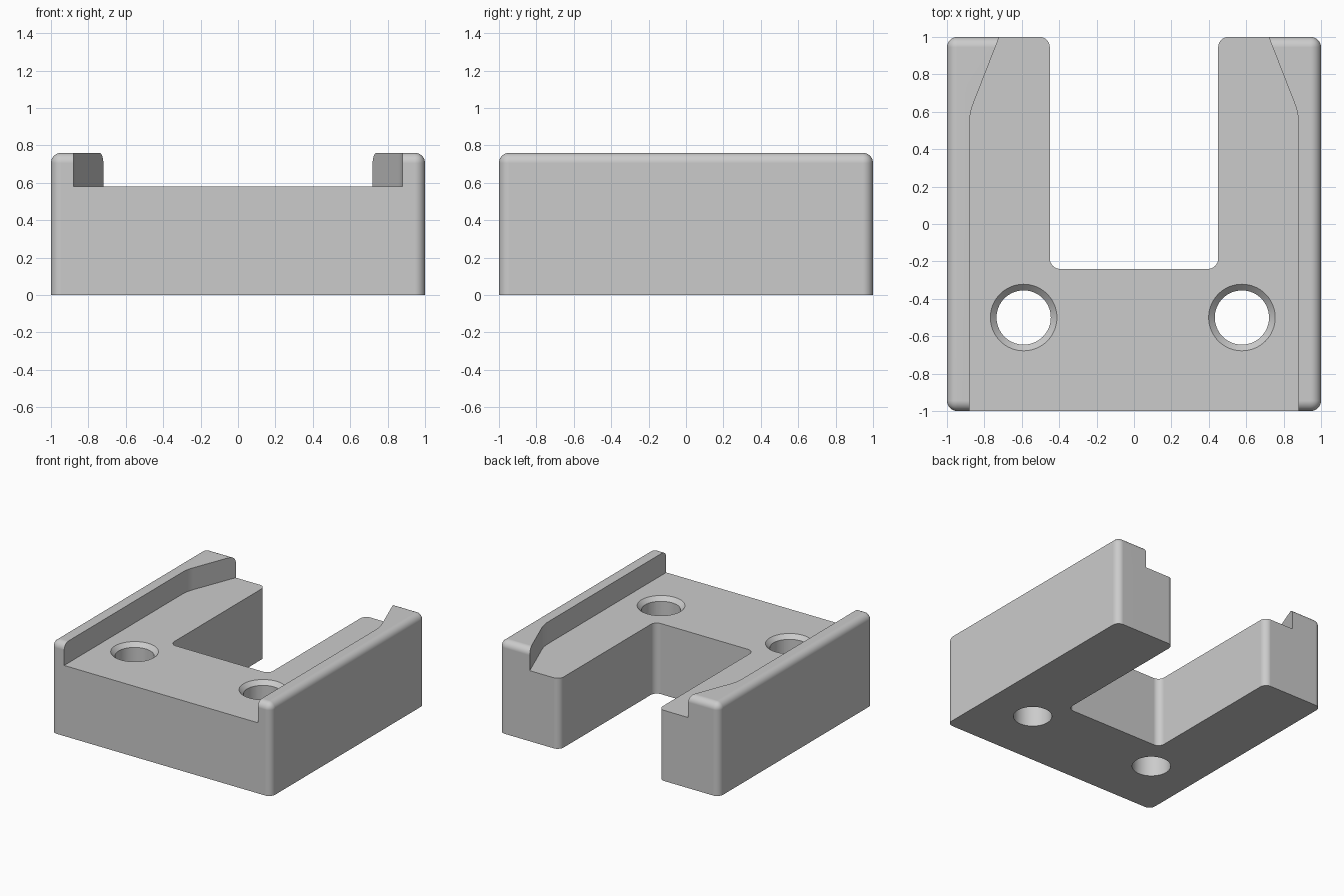
import bpy
import bmesh
from math import radians, tan
from mathutils import Vector

cube = bpy.data.objects.get("Cube")
if cube:
    bpy.data.objects.remove(cube, do_unlink=True)

HEIGHT, FLOOR, FILLET = 0.76, 0.58, 0.055

grey = bpy.data.materials.new("light grey")
grey.use_nodes = True
colour = (0.6, 0.6, 0.6, 1)
grey.diffuse_color = colour
grey.node_tree.nodes["Principled BSDF"].inputs["Base Color"].default_value = colour


def make_object(name, bm):
    bmesh.ops.recalc_face_normals(bm, faces=bm.faces)
    mesh = bpy.data.meshes.new(name)
    bm.to_mesh(mesh)
    bm.free()
    mesh.materials.append(grey)
    obj = bpy.data.objects.new(name, mesh)
    bpy.context.collection.objects.link(obj)
    return obj


def rounded(corners, steps=8):
    """Outline from (x, y, radius) corners, each rounded by a tangent arc."""
    out = []
    for i, (x, y, r) in enumerate(corners):
        p = Vector((x, y))
        if not r:
            out.append(p)
            continue
        a = (Vector(corners[i - 1][:2]) - p).normalized()
        b = (Vector(corners[(i + 1) % len(corners)][:2]) - p).normalized()
        reach = r / tan(a.angle(b) / 2)
        centre = p + (a + b).normalized() * (reach ** 2 + r ** 2) ** 0.5
        start = (p + a * reach - centre).normalized()
        end = (p + b * reach - centre).normalized()
        out += [centre + start.slerp(end, k / steps) * r for k in range(steps + 1)]
    return out


def prism(name, outline, low, high):
    """Closed upright solid over a flat outline."""
    bm = bmesh.new()
    bottom = [bm.verts.new((p.x, p.y, low)) for p in outline]
    top = [bm.verts.new((p.x, p.y, high)) for p in outline]
    bm.faces.new(bottom[::-1])
    bm.faces.new(top)
    for i in range(len(outline)):
        bm.faces.new((bottom[i - 1], bottom[i], top[i], top[i - 1]))
    return make_object(name, bm)


def mirrored(half):
    """Complete a right-hand chain of corners with its left-hand copy."""
    return half + [(-x, y, r) for x, y, r in reversed(half)]


# Solid block with rounded uprights and top edges
bm = bmesh.new()
bmesh.ops.create_cube(bm, size=1)
for v in bm.verts:
    v.co = (v.co.x * 2, v.co.y * 2, (v.co.z + 0.5) * HEIGHT)
edges = [e for e in bm.edges if max(v.co.z for v in e.verts) > 0.1]
bmesh.ops.bevel(bm, geom=edges, offset=FILLET, segments=8, profile=0.5, affect='EDGES')
body = make_object("bracket_body", bm)

# Recess between the side rails, narrowing towards the back
slope = 0.16 / 0.41
recess = mirrored([(0.88, -1.2, 0), (0.88, 0.59, 0.32), (0.72 - 0.2 * slope, 1.2, 0)])
cutters = [prism("recess_cutter", rounded(recess), FLOOR, 1)]

# Open slot at the back, with rounded inside corners and arm tips
back = 1.0003
slot = mirrored([(0.45, -0.24, FILLET), (0.45, back, FILLET), (0.6, back, 0), (0.6, 1.2, 0)])
cutters.append(prism("slot_cutter", rounded(slot), -0.2, 1))

# Two screw holes with a countersunk rim
for x in (-0.59, 0.577):
    for name, r1, r2, low, high in (("hole_cutter", 0.145, 0.145, -0.2, 1),
                                    ("rim_cutter", 0.112, 0.211, FLOOR - 0.066, FLOOR + 0.033)):
        bm = bmesh.new()
        bmesh.ops.create_cone(bm, cap_ends=True, segments=64, radius1=r1, radius2=r2,
                              depth=high - low)
        bmesh.ops.translate(bm, verts=bm.verts, vec=(x, -0.5, (low + high) / 2))
        cutters.append(make_object(name, bm))

# Cut the block, then remove the cutters
bpy.context.view_layer.objects.active = body
for cutter in cutters:
    cutter.hide_render = True
    mod = body.modifiers.new("cut", 'BOOLEAN')
    mod.operation = 'DIFFERENCE'
    mod.solver = 'EXACT'
    mod.object = cutter
    bpy.ops.object.modifier_apply(modifier=mod.name)
    bpy.data.objects.remove(cutter, do_unlink=True)

# Smooth fillets beside flat faces
bpy.ops.object.select_all(action='DESELECT')
body.select_set(True)
bpy.ops.object.shade_smooth_by_angle(angle=radians(25))
normals = body.modifiers.new("flat_faces", 'WEIGHTED_NORMAL')
normals.keep_sharp = True
